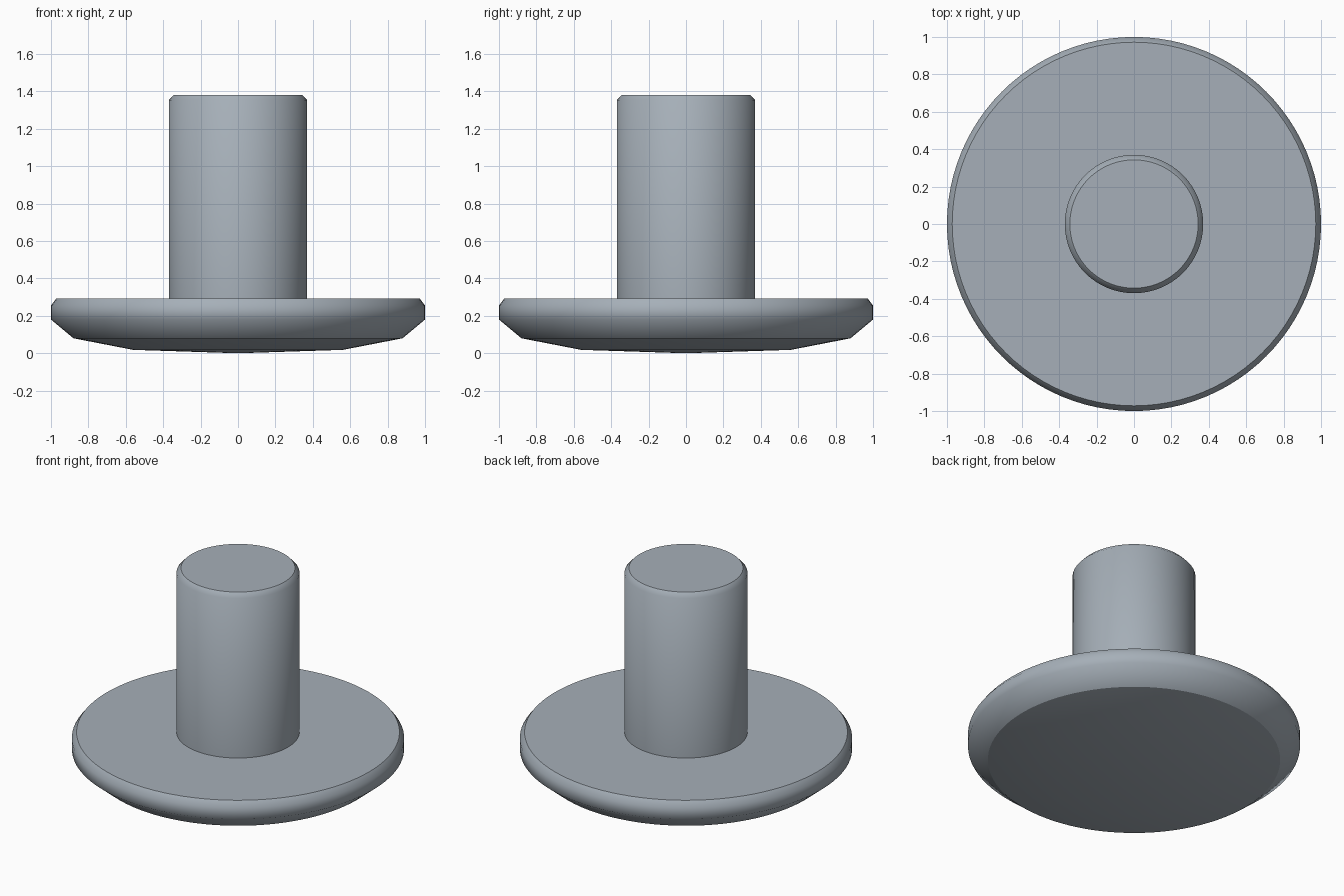
import bpy
import bmesh
import math

if "Cube" in bpy.data.objects:
    bpy.data.objects.remove(bpy.data.objects["Cube"])

SEGMENTS = 96

steel = bpy.data.materials.new("blue_grey_steel")
steel.diffuse_color = (0.38, 0.43, 0.48, 1.0)
steel.use_nodes = True
steel.node_tree.nodes["Principled BSDF"].inputs["Base Color"].default_value = steel.diffuse_color


def lathe(name, profile, sharp):
    """Revolve (radius, height) points around z; creases at the sharp indices."""
    bm = bmesh.new()
    rings = []
    for r, z in profile:
        if r == 0:
            rings.append([bm.verts.new((0, 0, z))] * SEGMENTS)
        else:
            rings.append([bm.verts.new((r * math.cos(2 * math.pi * i / SEGMENTS),
                                        r * math.sin(2 * math.pi * i / SEGMENTS), z))
                          for i in range(SEGMENTS)])
    for a, b in zip(rings, rings[1:]):
        for i in range(SEGMENTS):
            j = (i + 1) % SEGMENTS
            face = bm.faces.new(dict.fromkeys((a[i], a[j], b[j], b[i])))
            face.smooth = True
    for k in sharp:
        for i in range(SEGMENTS):
            bm.edges.get((rings[k][i], rings[k][(i + 1) % SEGMENTS])).smooth = False
    mesh = bpy.data.meshes.new(name)
    bm.to_mesh(mesh)
    bm.free()
    mesh.materials.append(steel)
    obj = bpy.data.objects.new(name, mesh)
    bpy.context.collection.objects.link(obj)
    return obj


# Wide shallow-domed head with a chamfered rim, open where the shank joins
lathe("domed_head",
      [(0, 0), (0.56, 0.018), (0.88, 0.08), (1.0, 0.18), (1.0, 0.255),
       (0.972, 0.292), (0.37, 0.292)],
      sharp=[2, 5])

# Round shank with a chamfered end
lathe("shank",
      [(0.37, 0.292), (0.37, 1.353), (0.343, 1.382), (0, 1.382)],
      sharp=[2])
